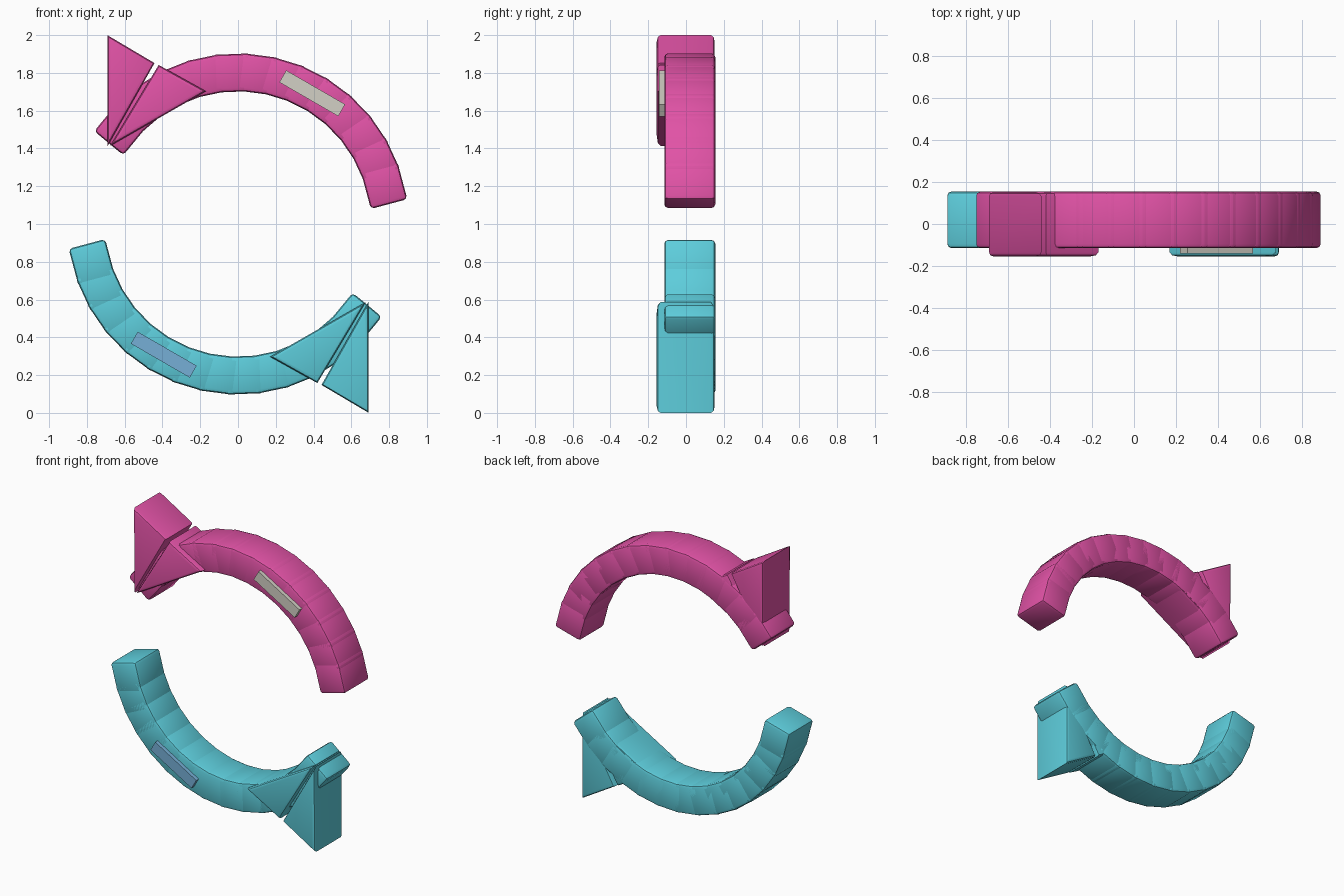
import bpy, bmesh
from math import radians, cos, sin, pi
from mathutils import Matrix, Vector

cube = bpy.data.objects.get("Cube")
if cube:
    bpy.data.objects.remove(cube, do_unlink=True)


def material(name, rgb):
    m = bpy.data.materials.new(name)
    m.use_nodes = True
    m.diffuse_color = (*rgb, 1)
    m.node_tree.nodes["Principled BSDF"].inputs["Base Color"].default_value = (*rgb, 1)
    return m


pink = material("pink", (0.75, 0.085, 0.38))
teal = material("teal", (0.11, 0.61, 0.71))
light_grey = material("light grey", (0.65, 0.63, 0.56))
soft_blue = material("soft blue", (0.18, 0.43, 0.67))

# The lower half is the upper half turned half way round the centre
CENTRE = Vector((0, 0, 1))
HALF_TURN = (Matrix.Translation(CENTRE) @ Matrix.Rotation(pi, 4, 'Y')
             @ Matrix.Translation(-CENTRE))


def finish(name, bm, mat, turn):
    if turn:
        bm.transform(HALF_TURN)
    bmesh.ops.recalc_face_normals(bm, faces=bm.faces)
    mesh = bpy.data.meshes.new(name)
    bm.to_mesh(mesh)
    bm.free()
    mesh.materials.append(mat)
    ob = bpy.data.objects.new(name, mesh)
    bpy.context.collection.objects.link(ob)
    bpy.ops.object.select_all(action='DESELECT')
    ob.select_set(True)
    bpy.context.view_layer.objects.active = ob
    bpy.ops.object.shade_smooth_by_angle(angle=radians(35))
    return ob


def add_box(bm, centre, size, tilt):
    """Box turned anticlockwise by tilt as seen from the front."""
    mat = (Matrix.Translation(centre) @ Matrix.Rotation(-tilt, 4, 'Y')
           @ Matrix.Diagonal((*size, 1)))
    bmesh.ops.create_cube(bm, size=1, matrix=mat)


def arc_band(name, mat, turn):
    """Overlapping rounded blocks set along an arc."""
    bm = bmesh.new()
    steps = 13
    for i in range(steps + 1):
        a = radians(15 + (140.5 - 15) * i / steps)
        add_box(bm, CENTRE + Vector((0.8 * cos(a), 0.02, 0.8 * sin(a))),
                (0.2, 0.27, 0.21), a)
    bmesh.ops.bevel(bm, geom=bm.edges[:], offset=0.02, segments=2,
                    profile=0.5, affect='EDGES')
    finish(name, bm, mat, turn)


def wedge(name, corners, mat, turn):
    """Triangular prism with rounded front and back rims."""
    bm = bmesh.new()
    face = bm.faces.new([bm.verts.new((x, -0.155, z)) for x, z in corners])
    ext = bmesh.ops.extrude_face_region(bm, geom=[face], use_keep_orig=True)
    new = [v for v in ext["geom"] if isinstance(v, bmesh.types.BMVert)]
    bmesh.ops.translate(bm, verts=new, vec=(0, 0.307, 0))
    bmesh.ops.recalc_face_normals(bm, faces=bm.faces)
    rims = [e for e in bm.edges
            if abs(e.verts[0].co.y - e.verts[1].co.y) < 0.01]
    bmesh.ops.bevel(bm, geom=rims, offset=0.02, segments=2,
                    profile=0.5, affect='EDGES')
    finish(name, bm, mat, turn)


def plate(name, mat, turn):
    bm = bmesh.new()
    add_box(bm, (0.393, -0.127, 1.692), (0.36, 0.03, 0.073), radians(-30))
    finish(name, bm, mat, turn)


outer_wedge = [(-0.692, 2.0), (-0.442, 1.852), (-0.69, 1.413)]
inner_wedge = [(-0.42, 1.842), (-0.17, 1.703), (-0.677, 1.413)]

for side, body, tag, turn in (("upper", pink, light_grey, False),
                              ("lower", teal, soft_blue, True)):
    arc_band(side + "_arc", body, turn)
    wedge(side + "_arrow_outer_half", outer_wedge, body, turn)
    wedge(side + "_arrow_inner_half", inner_wedge, body, turn)
    plate(side + "_plate", tag, turn)
